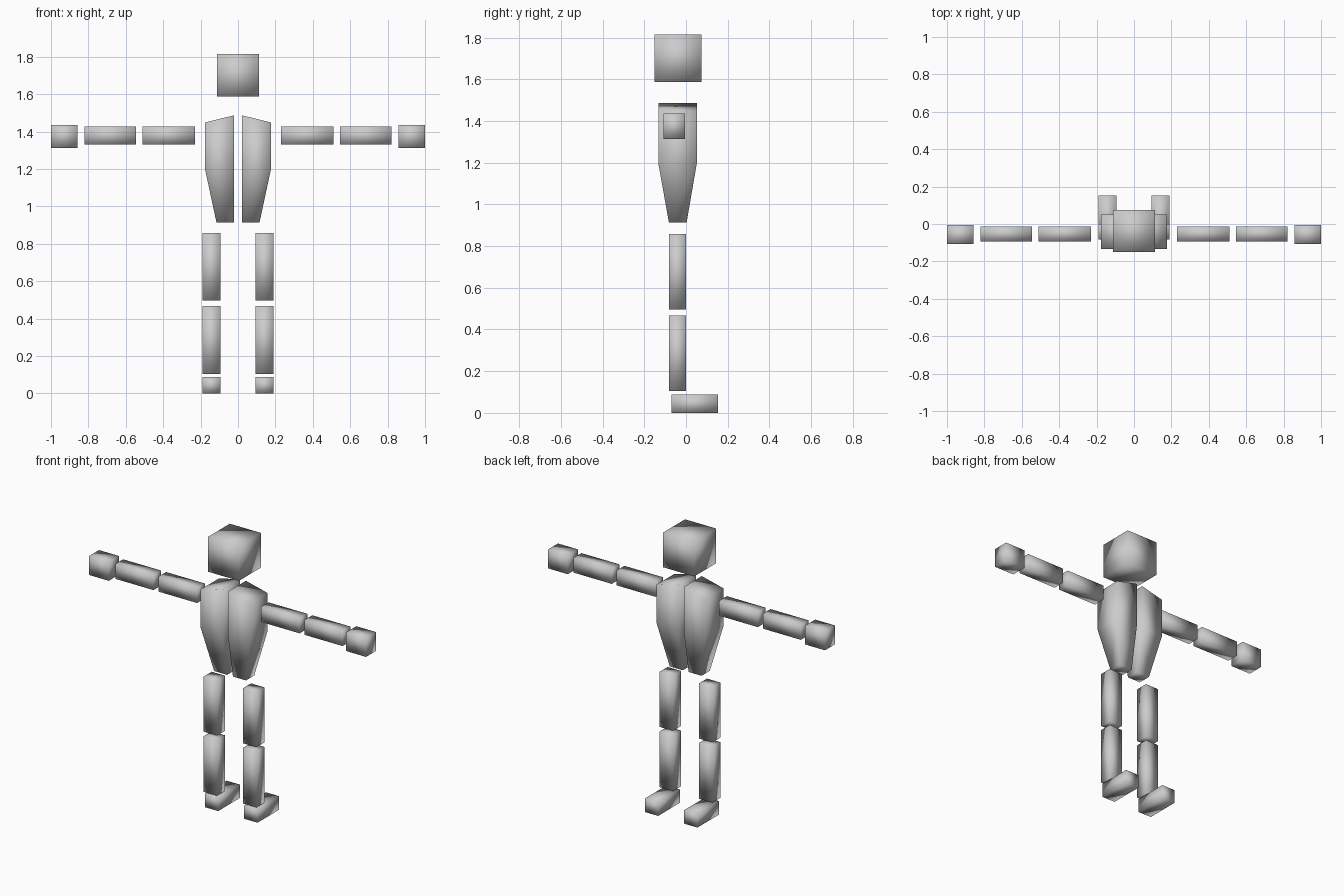
import bpy
import bmesh

cube = bpy.data.objects.get("Cube")
if cube:
    bpy.data.objects.remove(cube, do_unlink=True)

grey = bpy.data.materials.new("plain_grey")
grey.use_nodes = True
GREY = (0.6, 0.6, 0.6, 1)
grey.diffuse_color = GREY
grey.node_tree.nodes["Principled BSDF"].inputs["Base Color"].default_value = GREY


def finish(name, bm):
    """Turn a bmesh into a fully smooth-shaded grey object."""
    bmesh.ops.recalc_face_normals(bm, faces=bm.faces)
    for face in bm.faces:
        face.smooth = True
    mesh = bpy.data.meshes.new(name)
    bm.to_mesh(mesh)
    bm.free()
    mesh.materials.append(grey)
    bpy.context.collection.objects.link(bpy.data.objects.new(name, mesh))


def loft(name, rings, side=1):
    """Stack rectangles; each ring is x0, x1, y0, y1, z at x0, z at x1."""
    bm = bmesh.new()
    loops = []
    for x0, x1, y0, y1, z0, z1 in rings:
        corners = ((x0, y0, z0), (x1, y0, z1), (x1, y1, z1), (x0, y1, z0))
        loops.append([bm.verts.new((side * x, y, z)) for x, y, z in corners])
    for low, high in zip(loops, loops[1:]):
        for i in range(4):
            j = (i + 1) % 4
            bm.faces.new((low[i], low[j], high[j], high[i]))
    bm.faces.new(loops[0][::-1])
    bm.faces.new(loops[-1])
    finish(name, bm)


def box(name, x, y, z, side=1):
    loft(name, [(*x, *y, h, h) for h in z], side)


# Head
box("head", (-0.112, 0.112), (-0.15, 0.075), (1.588, 1.815))

# Paired parts
ARM_Y, ARM_Z = (-0.093, -0.013), (1.33, 1.427)
LEG_X, LEG_Y = (0.094, 0.19), (-0.082, 0)
for label, side in (("left", 1), ("right", -1)):
    # Torso half: narrow waist, wide chest, sloping shoulder
    loft(label + "_torso", [
        (0.021, 0.115, -0.082, 0.003, 0.913, 0.913),
        (0.021, 0.176, -0.133, 0.052, 1.198, 1.198),
        (0.021, 0.176, -0.133, 0.052, 1.487, 1.449),
    ], side)
    # Arm
    box(label + "_upper_arm", (0.23, 0.51), ARM_Y, ARM_Z, side)
    box(label + "_forearm", (0.545, 0.82), ARM_Y, ARM_Z, side)
    box(label + "_hand", (0.857, 1.0), (-0.108, -0.005), (1.313, 1.436), side)
    # Leg
    box(label + "_thigh", LEG_X, LEG_Y, (0.497, 0.857), side)
    box(label + "_shin", LEG_X, LEG_Y, (0.104, 0.468), side)
    box(label + "_foot", LEG_X, (-0.07, 0.153), (0, 0.088), side)
